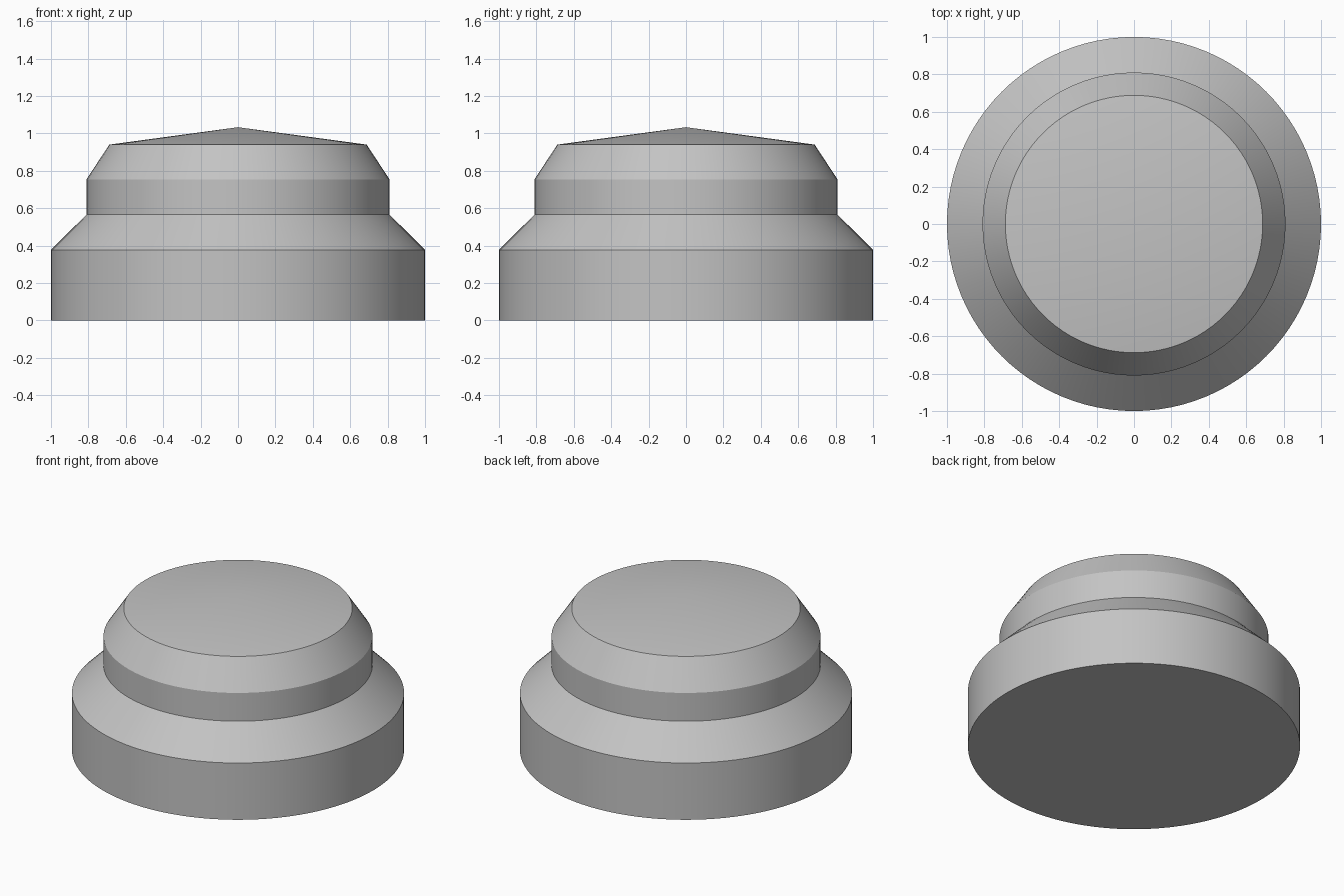
import bpy
import bmesh
from math import cos, sin, tau, radians

cube = bpy.data.objects.get("Cube")
if cube:
    bpy.data.objects.remove(cube, do_unlink=True)

SIDES = 96

# One plain grey material
grey = bpy.data.materials.new("plain_grey")
grey.use_nodes = True
colour = (0.55, 0.55, 0.55, 1)
grey.diffuse_color = colour
grey.node_tree.nodes["Principled BSDF"].inputs["Base Color"].default_value = colour


def lathe(name, profile, tip_z):
    """Closed turned solid: flat bottom, (radius, height) rings, cone tip."""
    bm = bmesh.new()
    rings = [[bm.verts.new((r * cos(tau * i / SIDES), r * sin(tau * i / SIDES), z))
              for i in range(SIDES)] for r, z in profile]
    tip = bm.verts.new((0, 0, tip_z))
    bm.faces.new(rings[0][::-1])
    for i in range(SIDES):
        j = (i + 1) % SIDES
        for low, high in zip(rings, rings[1:]):
            bm.faces.new((low[i], low[j], high[j], high[i]))
        bm.faces.new((rings[-1][i], rings[-1][j], tip))
    mesh = bpy.data.meshes.new(name)
    bm.to_mesh(mesh)
    bm.free()
    mesh.materials.append(grey)
    obj = bpy.data.objects.new(name, mesh)
    bpy.context.collection.objects.link(obj)
    return obj


# Wide base, sloped shoulder, narrower collar, bevelled rim and shallow cone top
knob = lathe("stepped_knob",
             [(1.0, 0), (1.0, 0.377), (0.81, 0.566), (0.81, 0.754), (0.688, 0.94)],
             1.033)

# Smooth round sides with crisp edges between the steps
bpy.ops.object.select_all(action="DESELECT")
knob.select_set(True)
bpy.context.view_layer.objects.active = knob
bpy.ops.object.shade_smooth_by_angle(angle=radians(20))
